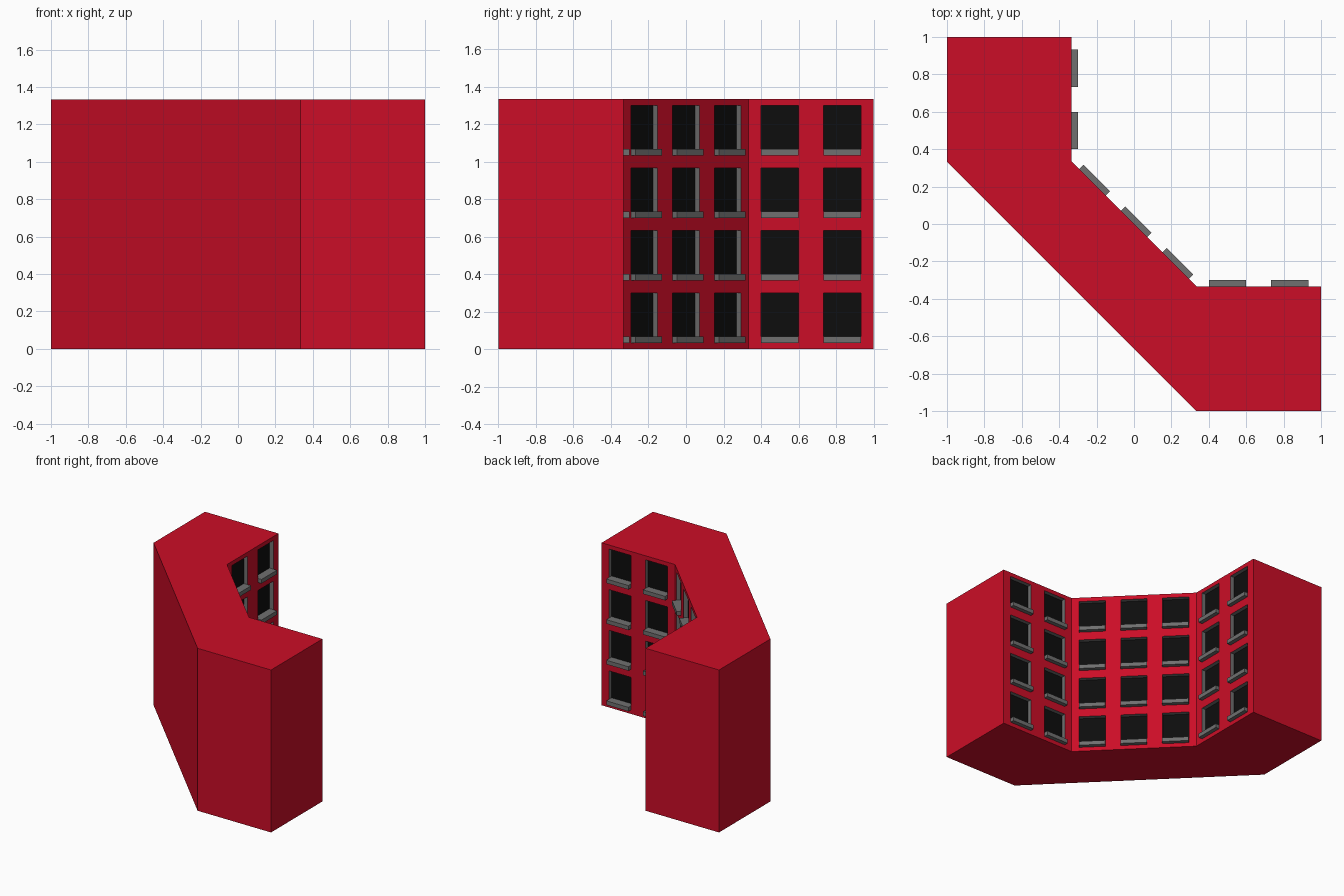
import bpy, bmesh, math
from mathutils import Matrix, Vector

if "Cube" in bpy.data.objects:
    bpy.data.objects.remove(bpy.data.objects["Cube"])

U = 1 / 3            # building module: storey height and half wing depth
D = 0.0333           # window recess and sill projection
W = 0.2              # window width
STOREYS = 4


def material(name, rgb):
    m = bpy.data.materials.new(name)
    m.diffuse_color = (*rgb, 1)
    m.use_nodes = True
    m.node_tree.nodes["Principled BSDF"].inputs["Base Color"].default_value = m.diffuse_color
    return m


red = material("red_wall", (0.6, 0.004, 0.02))
grey = material("grey_trim", (0.16, 0.16, 0.16))
black = material("black_pane", (0.004, 0.004, 0.004))


def make_object(name, bm, mats):
    bmesh.ops.recalc_face_normals(bm, faces=bm.faces)
    me = bpy.data.meshes.new(name)
    bm.to_mesh(me)
    bm.free()
    for m in mats:
        me.materials.append(m)
    ob = bpy.data.objects.new(name, me)
    bpy.context.collection.objects.link(ob)
    return ob


def add_box(bm, frame, y0, y1, z0, z1):
    """Box of window width in a facade frame (local x along wall, y outward)."""
    size = Matrix.Diagonal((W, y1 - y0, z1 - z0, 1))
    place = Matrix.Translation((0, (y0 + y1) / 2, (z0 + z1) / 2))
    return bmesh.ops.create_cube(bm, size=1, matrix=frame @ place @ size)["verts"]


# Angled building block
plan = [(-1, 1), (-U, 1), (-U, U), (U, -U), (1, -U), (1, -1), (U, -1), (-1, U)]
bm = bmesh.new()
base = bm.faces.new([bm.verts.new((x, y, 0)) for x, y in plan])
top = bmesh.ops.extrude_face_region(bm, geom=[base])["geom"]
bmesh.ops.translate(bm, vec=(0, 0, STOREYS * U),
                    verts=[v for v in top if isinstance(v, bmesh.types.BMVert)])
building = make_object("building", bm, [red])

# Window openings and sills along the three inner facades
cut, sills = bmesh.new(), bmesh.new()
for i, count in ((1, 2), (2, 3), (3, 2)):
    a, b = Vector((*plan[i], 0)), Vector((*plan[i + 1], 0))
    along = (b - a).normalized()
    turn = Matrix.Rotation(math.atan2(along.y, along.x), 4, 'Z')
    for c in range(count):
        for s in range(STOREYS):
            spot = a.lerp(b, (c + 0.5) / count) + Vector((0, 0, s * U))
            frame = Matrix.Translation(spot) @ turn
            verts = add_box(cut, frame, -D, D, D, 0.3)
            inward = turn @ Vector((0, -1, 0))
            for f in {f for v in verts for f in v.link_faces}:
                f.normal_update()
                f.material_index = int(f.normal.dot(inward) > 0.9)
            add_box(sills, frame, -D, D, D, 2 * D)
make_object("window_sills", sills, [grey])
cutter = make_object("window_cutter", cut, [grey, black])
cutter.hide_render = True

# Cut recesses, carrying grey reveals and black panes over from the cutter
mod = building.modifiers.new("windows", 'BOOLEAN')
mod.operation = 'DIFFERENCE'
mod.solver = 'EXACT'
mod.material_mode = 'TRANSFER'
mod.object = cutter
bpy.context.view_layer.objects.active = building
bpy.ops.object.modifier_apply(modifier=mod.name)
bpy.data.objects.remove(cutter)
